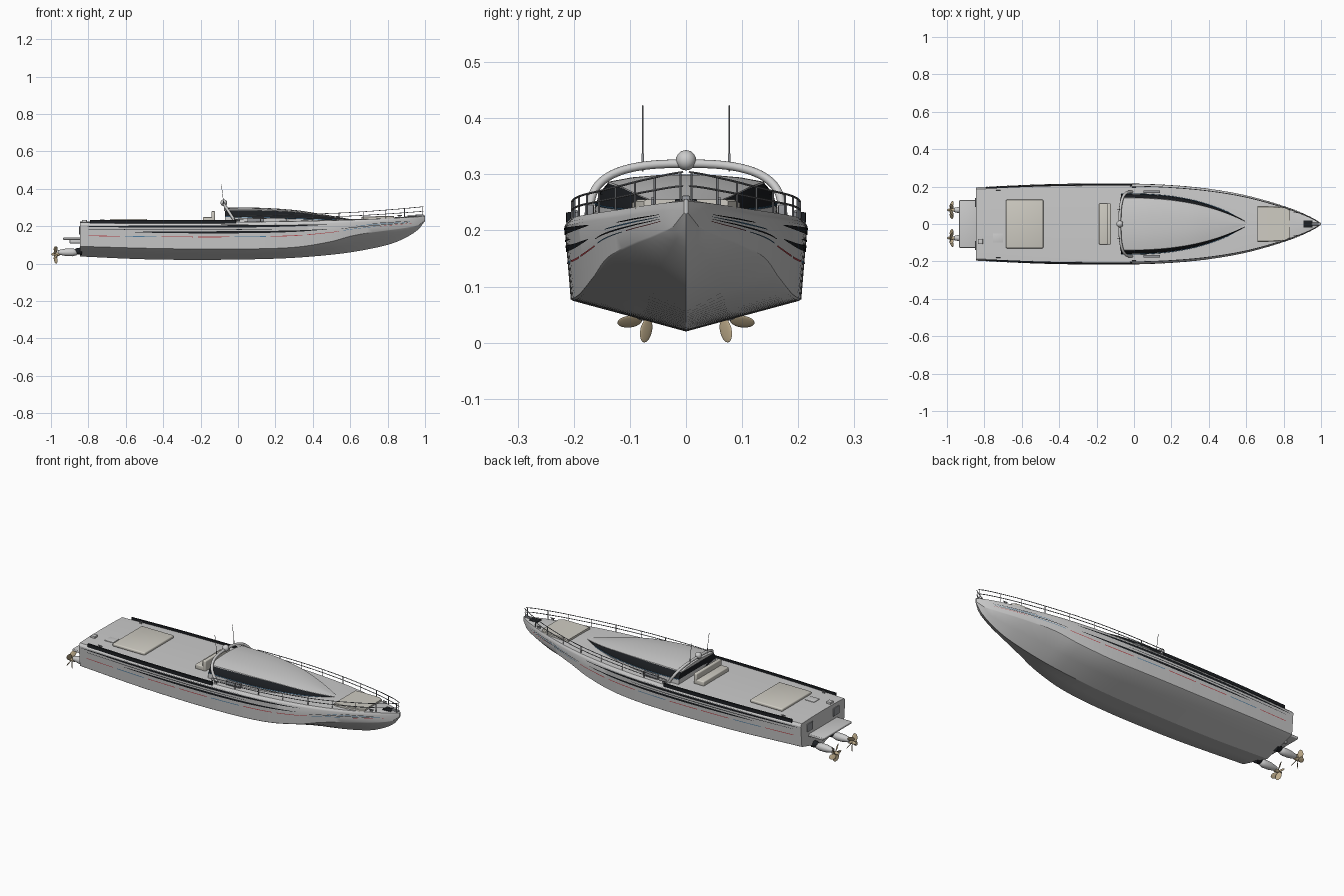
import bpy, bmesh, math
from mathutils import Matrix, Vector, Euler

if "Cube" in bpy.data.objects:
    bpy.data.objects.remove(bpy.data.objects["Cube"])


def mat(name, c):
    m = bpy.data.materials.new(name)
    m.diffuse_color = (*c, 1)
    m.use_nodes = True
    m.node_tree.nodes["Principled BSDF"].inputs["Base Color"].default_value = m.diffuse_color
    return m


BLACK = mat("black", (.012, .014, .017))
RED = mat("red", (.5, .06, .07))
BLUE = mat("blue", (.08, .22, .38))
PAD = mat("cushion", (.62, .6, .54))
BRONZE = mat("bronze", (.5, .4, .25))
STEEL = mat("steel", (.3, .31, .33))


def interp(pts, x):
    """Smooth curve through (x, value) points."""
    n = len(pts)
    i = 0
    while i < n - 2 and x > pts[i + 1][0]:
        i += 1

    def slope(k):
        a, b = pts[max(k - 1, 0)], pts[min(k + 1, n - 1)]
        return (b[1] - a[1]) / (b[0] - a[0])
    (x0, y0), (x1, y1) = pts[i], pts[i + 1]
    h = x1 - x0
    t = (x - x0) / h
    return (y0 * (2*t**3 - 3*t*t + 1) + y1 * (3*t*t - 2*t**3)
            + h * slope(i) * (t**3 - 2*t*t + t) + h * slope(i + 1) * (t**3 - t*t))


def finish(name, bm, material=None, smooth=None, mirror=False):
    bmesh.ops.recalc_face_normals(bm, faces=bm.faces)
    me = bpy.data.meshes.new(name)
    bm.to_mesh(me)
    bm.free()
    ob = bpy.data.objects.new(name, me)
    bpy.context.collection.objects.link(ob)
    if material:
        me.materials.append(material)
    if smooth:
        bpy.ops.object.select_all(action='DESELECT')
        ob.select_set(True)
        bpy.context.view_layer.objects.active = ob
        bpy.ops.object.shade_smooth_by_angle(angle=math.radians(smooth))
    if mirror:
        m = ob.modifiers.new("mirror", 'MIRROR')
        m.use_axis = (False, True, False)
        m.use_mirror_merge = False
    return ob


def loft(name, rings, material=None, smooth=30, mirror=False, closed=True):
    bm = bmesh.new()
    vs = [[bm.verts.new(p) for p in r] for r in rings]
    n = len(vs[0])
    for a, b in zip(vs, vs[1:]):
        for i in range(n if closed else n - 1):
            j = (i + 1) % n
            bm.faces.new((a[i], a[j], b[j], b[i]))
    if closed:
        bm.faces.new(vs[0])
        bm.faces.new(vs[-1])
    return finish(name, bm, material, smooth, mirror)


def both(x, half):
    """Half section (centre first and last) to a full closed ring."""
    return [(x, y, z) for y, z in half] + [(x, -y, z) for y, z in half[-2:0:-1]]


def box(name, x, y, z, material=None, bevel=0.0, mirror=False):
    bm = bmesh.new()
    bmesh.ops.create_cube(bm, size=1)
    for v in bm.verts:
        v.co = [(r[0] + r[1]) / 2 + c * (r[1] - r[0]) for r, c in zip((x, y, z), v.co)]
    if bevel:
        bmesh.ops.bevel(bm, geom=bm.edges[:], offset=bevel, segments=3, profile=.5, affect='EDGES')
    return finish(name, bm, material, 40 if bevel else None, mirror)


def tubes(name, paths, r, material=None, mirror=False, sides=8):
    bm = bmesh.new()
    for path in paths:
        P = [Vector(p) for p in path]
        prev = None
        for i, p in enumerate(P):
            d = (P[min(i + 1, len(P) - 1)] - P[max(i - 1, 0)]).normalized()
            u = d.cross(Vector((0, 0, 1)) if abs(d.z) < .9 else Vector((1, 0, 0))).normalized()
            if prev:
                u = (prev[0] - d * prev[0].dot(d)).normalized()
            w = d.cross(u)
            ring = [bm.verts.new(p + r * (u * math.cos(a) + w * math.sin(a)))
                    for a in (2 * math.pi * k / sides for k in range(sides))]
            if prev:
                for k in range(sides):
                    q = (k + 1) % sides
                    bm.faces.new((prev[1][k], prev[1][q], ring[q], ring[k]))
            else:
                bm.faces.new(ring)
            prev = (u, ring)
        bm.faces.new(prev[1])
    return finish(name, bm, material, 50, mirror)


def lathe(name, prof, y, z, material=None):
    """Turned body along x from (x, radius) points, mirrored across y."""
    return loft(name, [[(x, y + r * math.cos(k * math.pi / 8), z + r * math.sin(k * math.pi / 8))
                        for k in range(16)] for x, r in prof], material, 40, True)


# Hull lines: half beam, keel, chine and sheer heights
BEAM = [(-.845, .196), (-.5, .211), (-.2, .216), (0, .215), (.2, .207), (.4, .188), (.6, .153),
        (.8, .096), (.9, .058), (.96, .03), (1, .004)]
KEEL = [(-.845, .038), (-.5, .023), (-.15, .02), (.2, .026), (.4, .038), (.6, .06), (.8, .1),
        (.9, .14), (.97, .187), (1, .228)]
CHINE = [(-.845, .092), (-.4, .08), (0, .078), (.3, .087), (.5, .118), (.6, .146), (.7, .165),
         (.8, .179), (.9, .193), (.97, .21), (1, .234)]
SHEER = [(-.845, .22), (0, .222), (.4, .228), (.7, .237), (1, .252)]


def side(x, f, off=0):
    """Point on the topside, f from chine to rub edge."""
    w, c, s = interp(BEAM, x), interp(CHINE, x), interp(SHEER, x) - .014
    return (x, w * (.95 + .05 * f) + off, c + (s - c) * f)


rings = []
for i in range(61):
    x = -.845 + 1.845 * (i / 60)
    w, k, c, s = (interp(t, x) for t in (BEAM, KEEL, CHINE, SHEER))
    rings.append(both(x, [(0, k), (w * .47, k + (c - k) * .48), (w * .93, c - .003),
                          (w * .95, c), side(x, .5)[1:], (w, s - .014), (w * .985, s - .008),
                          (w * .95, s), (w * .5, s + .003), (0, s + .004)]))
loft("hull", rings)


# Coloured stripes along the topsides
def stripe(name, x0, x1, f, h, material, taper=True):
    r = []
    for i in range(31):
        t = i / 30
        x = x0 + (x1 - x0) * t
        d = h * (math.sin(math.pi * t) ** .6 if taper else 1) / 2 + .004
        r.append([side(x, f - d, .0012), side(x, f + d, .0012)])
    loft(name, r, material, 30, True, closed=False)


stripe("upper_stripe", -.83, .5, .93, .09, BLACK)
stripe("middle_stripe", -.56, .48, .69, .08, BLACK)
stripe("fine_stripe", -.8, .2, .8, .02, BLACK)
for i in range(9):
    a = -.8 + i * .195
    stripe("accent_stripe", a, a + .17, .5, .02, BLUE if i % 3 == 1 else RED, False)
for i in range(3):
    stripe("bow_stripe", .55 + .08 * i, .93, .62 + .11 * i, .04, BLUE if i == 1 else BLACK)

# Cabin: base, wraparound glazing and roof
CROWN = [(-.07, .298), (.1, .298), (.3, .286), (.45, .264), (.62, .234)]
base, glass, roof = [], [], []
for i in range(33):
    t = i / 32
    x = -.07 + .69 * t
    w = .16 * (1 - t ** 2.6) + .002
    top = interp(CROWN, x)
    edge = top - .014 * w / .162
    sill = .25 - .019 * t
    base.append(both(x, [(0, .212), (w * 1.02, .212), (w, sill), (0, sill)]))
    glass.append(both(x, [(0, .22), (w * .99, sill - .004), (w * .955, (sill + edge) / 2),
                          (w * .86, edge), (0, edge)]))
    roof.append(both(x - .004, [(0, edge - .002), (w * .87, edge - .002), (w * .86, edge + .002),
                                (w * .6, edge + (top - edge) * .7), (w * .3, top), (0, top + .001)]))
loft("cabin_base", base)
loft("cabin_windows", glass, BLACK)
loft("cabin_roof", roof)
tubes("window_trim", [[(r[2][0], r[2][1], r[2][2]) for r in base]], .0018, BLUE, True, 6)
box("side_vent", (.05, .14), (.165, .18), (.222, .246), STEEL, .002, True)

# Radar arch, dome and aerials
arch = []
for i in range(33):
    a = math.pi * i / 32
    cy, cz = math.cos(a), math.sin(a)
    h = abs(cz) ** .62
    arch.append((-.01 - .066 * h, .172 * math.copysign(abs(cy) ** .75, cy), .217 + .102 * h))
tubes("radar_arch", [arch], .0075, None, False, 12)
bm = bmesh.new()
bmesh.ops.create_uvsphere(bm, u_segments=24, v_segments=12, radius=.018,
                          matrix=Matrix.Translation((-.076, 0, .325)))
finish("radar_dome", bm, None, 40)
tubes("aerial", [[(-.076, .077, .305), (-.08, .077, .35), (-.089, .077, .423)]], .0012, STEEL, True)
tubes("aerial_base", [[(-.076, .077, .308), (-.079, .077, .337)]], .0025, STEEL, True)

# Bow railing
RAIL = [(-.02, .252), (.3, .262), (.6, .273), (.85, .291), (.99, .304)]


def rail_pt(x, f):
    z0 = interp(SHEER, x) - .002
    return (x, max(interp(BEAM, x) * .96 - .004, .001), z0 + (interp(RAIL, x) - z0) * f)


xs = [-.02 + 1.01 * i / 40 for i in range(41)]
rails = [[rail_pt(x, f) for x in xs] for f in (.55, 1)]
posts = [[rail_pt(x, 0), rail_pt(x, 1)] for x in (-.02, .12, .26, .4, .54, .67, .79, .89, .985)]
tubes("bow_railing", rails + posts, .0019, STEEL, True, 6)

# Dark toe rails beside the aft deck
toe = []
for i in range(21):
    x = -.79 + .78 * i / 20
    y = interp(BEAM, x) * .975
    toe.append([(x, y - .005, .216), (x, y + .003, .214), (x, y + .003, .232), (x, y - .005, .233)])
loft("toe_rail", toe, BLACK, 30, True)

# Deck cushions and seating
box("aft_sunpad", (-.685, -.485), (-.13, .13), (.221, .238), PAD, .006)
box("bench_seat", (-.187, -.125), (-.11, .11), (.221, .248), PAD, .005)
box("bench_back", (-.143, -.123), (-.11, .11), (.221, .28), PAD, .005)
loft("bow_sunpad", [both(x, [(0, .234), (w, .234), (w, h - .003), (w - .004, h), (0, h)])
                    for x, w, h in ((.66, .095, .25), (.7, .096, .252), (.81, .09, .255),
                                    (.835, .075, .255))], PAD)
box("anchor_locker", (.905, .955), (-.02, .02), (.24, .256), BLACK, .003)
box("bow_roller", (.95, .992), (-.007, .007), (.246, .262), STEEL, .002)
box("stern_locker", (-.835, -.808), (-.108, -.08), (.215, .234), None, .003)
box("deck_hatch", (-.755, -.7), (-.1, -.05), (.219, .2265), None, .001)

# Mooring cleats
for x, y in ((-.725, .178), (0, .195), (.865, .06)):
    z = interp(SHEER, x)
    tubes("cleat", [[(x - .012, y, z + .012), (x + .012, y, z + .012)],
                    [(x - .005, y, z - .004), (x - .005, y, z + .012)],
                    [(x + .005, y, z - .004), (x + .005, y, z + .012)]], .0025, STEEL, True)

# Transom: swim platform, brackets and doors
box("swim_platform", (-.935, -.84), (-.127, .127), (.126, .139), None, .004)
box("platform_bracket", (-.9, -.84), (.07, .082), (.108, .128), None, .002, True)
box("transom_panel", (-.849, -.84), (.09, .14), (.155, .2), STEEL, .002, True)

# Stern drives and propellers
lathe("drive_joint", [(-.835, .02), (-.862, .017), (-.87, .012)], .075, .066, BLACK)
lathe("drive_pod", [(-.855, .006), (-.862, .015), (-.885, .021), (-.92, .02), (-.95, .014),
                    (-.962, .011)], .075, .06)
lathe("propeller_hub", [(-.955, .009), (-.982, .009), (-.994, .006), (-1, .001)], .075, .05, BRONZE)
bm = bmesh.new()
for k in range(5):
    m = (Matrix.Translation((-.975, .075, .05)) @ Matrix.Rotation(k * math.tau / 5 + math.pi, 4, 'X')
         @ Matrix.Translation((0, .004, .028)) @ Euler((.35, 0, .75)).to_matrix().to_4x4()
         @ Matrix.Diagonal((.0022, .014, .0225, 1)))
    bmesh.ops.create_uvsphere(bm, u_segments=16, v_segments=10, radius=1, matrix=m)
finish("propeller_blades", bm, BRONZE, 60, True)
